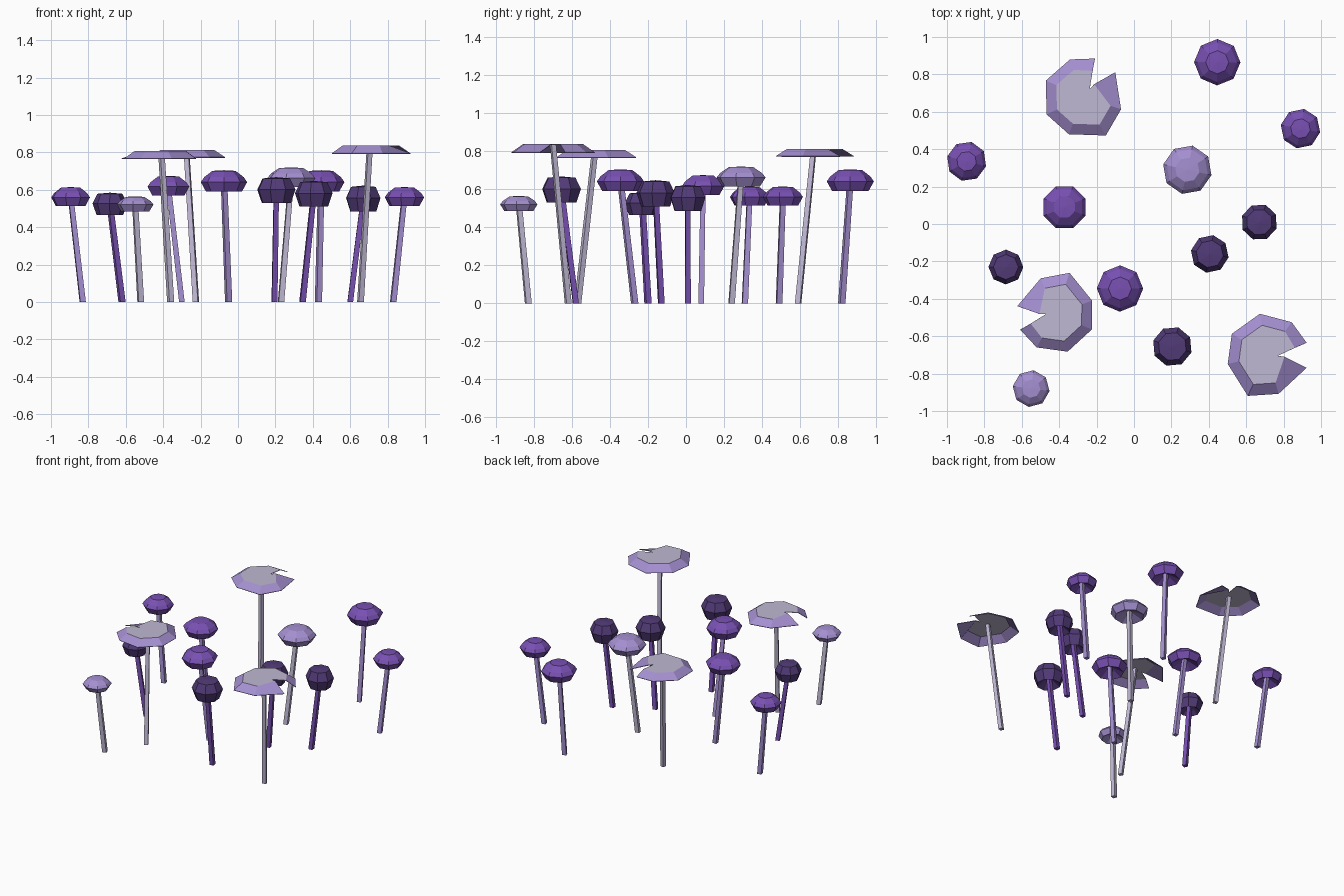
import bpy, bmesh, math
from mathutils import Vector, Matrix

if "Cube" in bpy.data.objects:
    bpy.data.objects.remove(bpy.data.objects["Cube"])


def material(name, hexcode):
    def lin(c):
        c /= 255
        return c / 12.92 if c <= 0.04045 else ((c + 0.055) / 1.055) ** 2.4
    m = bpy.data.materials.new(name)
    m.diffuse_color = (lin(hexcode >> 16), lin(hexcode >> 8 & 255), lin(hexcode & 255), 1)
    m.use_nodes = True
    m.node_tree.nodes["Principled BSDF"].inputs["Base Color"].default_value = m.diffuse_color
    return m


DARK = material("dark violet", 0x523B78)
PURPLE = material("purple", 0x7850B2)
LILAC = material("lilac", 0xA48FD0)
PALE = material("pale lilac grey", 0xC0B8D4)


def finish(bm, name, mats):
    bmesh.ops.recalc_face_normals(bm, faces=bm.faces)
    me = bpy.data.meshes.new(name)
    bm.to_mesh(me)
    bm.free()
    for m in mats:
        me.materials.append(m)
    ob = bpy.data.objects.new(name, me)
    bpy.context.collection.objects.link(ob)
    return ob


def ring(bm, centre, r, n, turn):
    return [bm.verts.new(Vector(centre) + Vector((r * math.cos(a), r * math.sin(a), 0)))
            for a in (math.radians(turn) + 2 * math.pi * i / n for i in range(n))]


def bridge(bm, a, b):
    n = len(a)
    for i in range(n):
        bm.faces.new((a[i], a[(i + 1) % n], b[(i + 1) % n], b[i]))


def stem(name, foot, top, r, turn, mat):
    # leaning square post
    bm = bmesh.new()
    a = ring(bm, foot, r, 4, turn + 45)
    b = ring(bm, top, r * 0.9, 4, turn + 45)
    bridge(bm, a, b)
    bm.faces.new(a)
    bm.faces.new(b)
    finish(bm, name, [mat])


def round_cap(name, x, y, z0, z1, r, turn, profile, mat):
    # eight-sided cap: profile of (radius, height) fractions, hollow underneath
    bm = bmesh.new()
    h = z1 - z0
    rings = [ring(bm, (x, y, z0 + f * h), r * q, 8, turn + 22.5) for q, f in profile]
    for a, b in zip(rings, rings[1:]):
        bridge(bm, a, b)
    for loop, f in ((rings[-1], 1.0), (rings[0], 0.45)):
        tip = bm.verts.new((x, y, z0 + f * h))
        for i in range(8):
            bm.faces.new((loop[i], loop[(i + 1) % 8], tip))
    finish(bm, name, [mat])


# outline of the flat cap, running from one lip of the notch to the other
RIM = [(.208, .065), (.128, .175), (-.042, .22), (-.192, .113),
       (-.214, -.048), (-.107, -.219), (.058, -.208), (.208, -.069)]


def flat_cap(name, x, y, z0, z1, scale, turn):
    bm = bmesh.new()
    inner = [(px * .72, py * .72) for px, py in RIM]
    inner[0], inner[-1] = (.145, .038), (.09, -.01)
    outer_v = [bm.verts.new((px * scale, py * scale, z0)) for px, py in RIM]
    inner_v = [bm.verts.new((px * scale, py * scale, z1)) for px, py in inner]
    hub = bm.verts.new((.053 * scale, -.005 * scale, z1))
    for i in range(7):
        # sloping rim, then level pale middle
        bm.faces.new((outer_v[i], outer_v[i + 1], inner_v[i + 1], inner_v[i]))
        bm.faces.new((inner_v[i], inner_v[i + 1], hub)).material_index = 1
    bm.transform(Matrix.Translation((x, y, 0)) @ Matrix.Rotation(math.radians(turn), 4, 'Z'))
    ob = finish(bm, name, [LILAC, PALE])
    for p in ob.data.polygons:
        if p.normal.z < 0:
            p.flip()
    mod = ob.modifiers.new("thin", 'SOLIDIFY')
    mod.thickness = 0.004
    mod.offset = -1


DOME = [(.77, 0), (1, .45), (.85, .68), (.5, .97)]
BLOCKY = [(.76, 0), (1, .52), (.72, .95)]

# cap x, y, bottom z, top z, radius, turn, foot x, y
kinds = {
    "purple": (DOME, PURPLE, LILAC, [
        (.445, .865, .59, .705, .124, 22, .43, .82),
        (.89, .51, .515, .615, .107, 12, .83, .49),
        (-.895, .335, .515, .615, .107, 8, -.83, .31),
        (-.372, .09, .57, .675, .121, 0, -.30, .08),
        (-.075, -.345, .59, .705, .124, 22, -.05, -.27)]),
    "lilac": (DOME, LILAC, PALE, [
        (.285, .29, .615, .72, .132, 10, .23, .24),
        (-.55, -.88, .485, .565, .099, 15, -.52, -.83)]),
    "dark": (BLOCKY, DARK, PURPLE, [
        (-.685, -.23, .465, .585, .093, 22, -.62, -.20),
        (.205, -.655, .53, .668, .107, 5, .195, -.58),
        (.405, -.16, .51, .648, .102, 12, .345, -.13),
        (.67, .01, .485, .623, .098, 2, .60, .01)]),
}
for kind, (profile, cap_mat, stem_mat, items) in kinds.items():
    for i, (x, y, z0, z1, r, turn, fx, fy) in enumerate(items, 1):
        round_cap(f"{kind}_cap_{i}", x, y, z0, z1, r, turn, profile, cap_mat)
        stem(f"{kind}_stem_{i}", (fx, fy, 0), (x, y, z0 + .5 * (z1 - z0)), .021, turn, stem_mat)

# tall mushrooms with flat notched caps
for i, (x, y, z0, z1, s, turn, fx, fy) in enumerate([
        (-.27, .68, .775, .812, .98, 56, -.225, .59),
        (-.42, -.48, .768, .808, .95, 187, -.36, -.57),
        (.715, -.70, .795, .838, 1.0, 0, .655, -.62)], 1):
    flat_cap(f"flat_cap_{i}", x, y, z0, z1, s, turn)
    # stem meets the cap a little behind the notch
    a = math.radians(turn)
    stem(f"flat_stem_{i}", (fx, fy, 0), (x - .01 * math.cos(a), y - .01 * math.sin(a), z1 - .003),
         .02, turn + 20, PALE)
